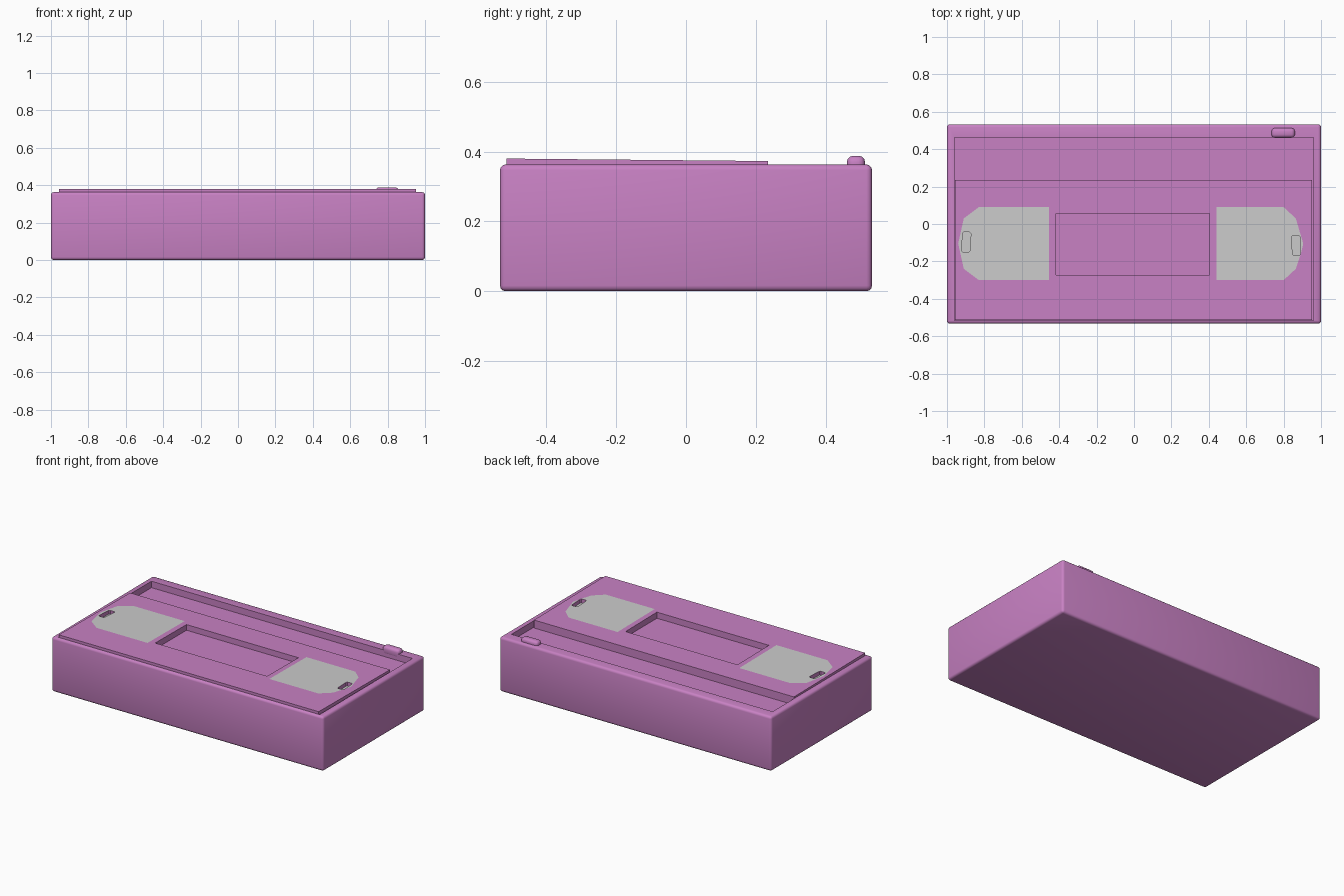
import bpy, bmesh, math
from mathutils import Matrix, Vector

if "Cube" in bpy.data.objects:
    bpy.data.objects.remove(bpy.data.objects["Cube"])

pink = bpy.data.materials.new("pink_plastic")
pink.diffuse_color = (0.58, 0.22, 0.55, 1)
pink.use_nodes = True
pink.node_tree.nodes["Principled BSDF"].inputs["Base Color"].default_value = pink.diffuse_color
FLOOR = 0.32


def plate_z(y):
    # The lid plate leans down slightly toward the back
    return 0.380 - (y + 0.515) * 0.0095


def box(name, lo, hi, mat=None, bevel=0, segments=3):
    bm = bmesh.new()
    bmesh.ops.create_cube(bm, size=1)
    lo, hi = Vector(lo), Vector(hi)
    for v in bm.verts:
        v.co = Vector((lo[i] + (v.co[i] + 0.5) * (hi[i] - lo[i]) for i in range(3)))
    if bevel:
        bmesh.ops.bevel(bm, geom=bm.edges[:], offset=bevel, segments=segments,
                        profile=0.5, affect='EDGES')
    return finish(name, bm, mat)


def finish(name, bm, mat=None):
    me = bpy.data.meshes.new(name)
    bm.to_mesh(me)
    bm.free()
    ob = bpy.data.objects.new(name, me)
    bpy.context.collection.objects.link(ob)
    if mat:
        me.materials.append(mat)
    return ob


def cut(ob, cutter):
    m = ob.modifiers.new("cut", 'BOOLEAN')
    m.operation, m.solver, m.object = 'DIFFERENCE', 'EXACT', cutter
    cutter.hide_render = True
    cutter.hide_set(True)


def slot_outline(cx, cy, angle):
    # Small upright slot with clipped corners
    w, h, c = 0.022, 0.054, 0.007
    pts = [(w, h - c), (w - c, h), (c - w, h), (-w, h - c),
           (-w, c - h), (c - w, -h), (w - c, -h), (w, c - h)]
    rot = Matrix.Rotation(math.radians(angle), 2)
    return [rot @ Vector(p) + Vector((cx, cy)) for p in pts]


# Main case with a shallow tray in its top
case = box("case", (-1, -0.533, 0), (1, 0.533, 0.363), pink, 0.016)
cut(case, box("tray_cutter", (-0.96, -0.515, FLOOR), (0.96, 0.462, 0.5)))

# Lid plate with a sunken window
plate = box("lid_plate", (-0.958, -0.514, FLOOR), (0.953, 0.235, 0.4), pink)
for v in plate.data.vertices:
    if v.co.z > 0.39:
        v.co.z = plate_z(v.co.y)
cut(plate, box("window_cutter", (-0.418, -0.273, 0.337), (0.405, 0.056, 0.5)))

# Grey reel panels, each pierced by a slot that sinks into the plate
for name, inner, arc, slot in (
        ("left", -0.455, (-0.83, -0.91, -0.94), (-0.897, -0.097, -4)),
        ("right", 0.44, (0.80, 0.865, 0.905), (0.867, -0.115, 3))):
    a, b, c = arc
    outline = [(inner, 0.09), (a, 0.09), (b, 0.03), (c, -0.105),
               (b, -0.24), (a, -0.30), (inner, -0.30)]
    hole = slot_outline(*slot)
    bm = bmesh.new()
    edges = []
    for loop in (outline, hole):
        vs = [bm.verts.new((x, y, plate_z(y) + 0.0006)) for x, y in loop]
        edges += [bm.edges.new((vs[i - 1], vs[i])) for i in range(len(vs))]
    bmesh.ops.triangle_fill(bm, edges=edges, use_beauty=True, normal=(0, 0, 1))
    for f in bm.faces:
        f.normal_update()
        if f.normal.z < 0:
            f.normal_flip()
    finish(name + "_reel_panel", bm)

    # Slot cutter and the grey floor lining it
    bm = bmesh.new()
    f = bm.faces.new([bm.verts.new((x, y, 0.35)) for x, y in hole])
    ext = bmesh.ops.extrude_face_region(bm, geom=[f])
    for v in ext["geom"]:
        if isinstance(v, bmesh.types.BMVert):
            v.co.z = 0.5
    bmesh.ops.recalc_face_normals(bm, faces=bm.faces[:])
    cut(plate, finish(name + "_slot_cutter", bm))
    bm = bmesh.new()
    bm.faces.new([bm.verts.new((x, y, 0.3506)) for x, y in hole])
    finish(name + "_slot_floor", bm)

# Rounded catch at the back right
box("catch", (0.735, 0.461, 0.33), (0.86, 0.513, 0.388), pink, 0.018)

for ob in bpy.context.scene.objects:
    if ob.name in ("case", "catch"):
        bpy.context.view_layer.objects.active = ob
        bpy.ops.object.select_all(action='DESELECT')
        ob.select_set(True)
        bpy.ops.object.shade_smooth_by_angle(angle=math.radians(35))
